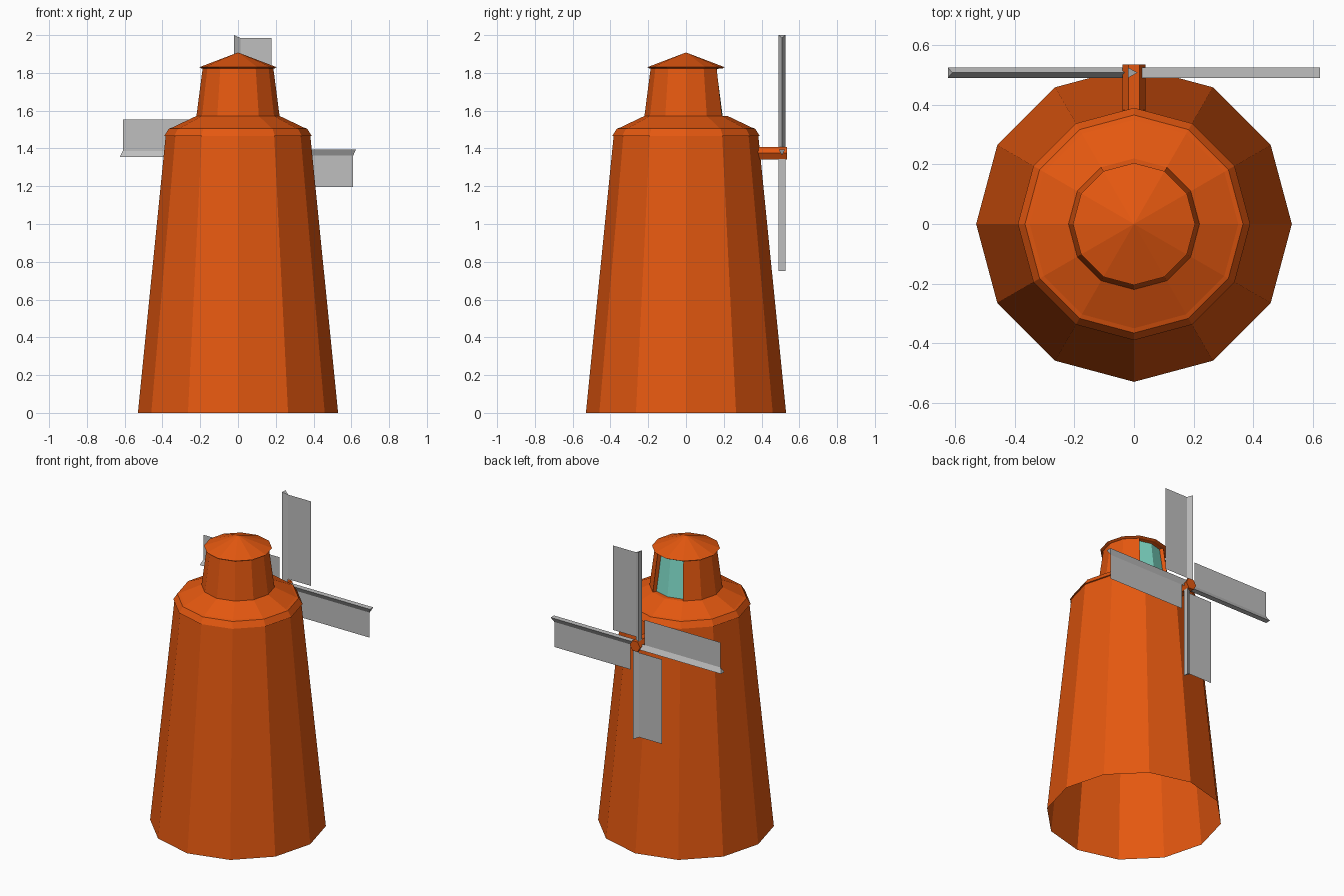
import bpy, bmesh, math
from mathutils import Matrix, Vector

cube = bpy.data.objects.get("Cube")
if cube:
    bpy.data.objects.remove(cube, do_unlink=True)

SIDES = 12
HUB = Vector((0, 0.508, 1.375))


def material(name, rgb):
    mat = bpy.data.materials.new(name)
    mat.use_nodes = True
    mat.diffuse_color = (*rgb, 1)
    mat.node_tree.nodes["Principled BSDF"].inputs["Base Color"].default_value = (*rgb, 1)
    return mat


orange = material("burnt_orange", (0.78, 0.097, 0.005))
grey = material("light_grey", (0.52, 0.52, 0.52))
teal = material("pale_teal", (0.21, 0.70, 0.57))


def finish(name, bm, *mats):
    mesh = bpy.data.meshes.new(name)
    bm.to_mesh(mesh)
    bm.free()
    for mat in mats:
        mesh.materials.append(mat)
    obj = bpy.data.objects.new(name, mesh)
    bpy.context.collection.objects.link(obj)
    return obj


def lathe(profile):
    """Revolve (radius, height) points, bottom to top, into a faceted shell."""
    bm = bmesh.new()
    rings = []
    for r, z in profile:
        if r == 0:
            rings.append([bm.verts.new((0, 0, z))] * SIDES)
        else:
            angles = [math.tau * i / SIDES for i in range(SIDES)]
            rings.append([bm.verts.new((r * math.cos(a), r * math.sin(a), z)) for a in angles])
    for low, high in zip(rings, rings[1:]):
        for i in range(SIDES):
            j = (i + 1) % SIDES
            corners = [low[i], low[j], high[j], high[i]]
            bm.faces.new(list(dict.fromkeys(corners)))
    bm.normal_update()
    return bm


# Tapered tower, open underneath, and the collar on top of it
finish("tower", lathe([(0.53, 0), (0.383, 1.465)]), orange)
finish("collar", lathe([(0.383, 1.465), (0.39, 1.467), (0.366, 1.505),
                        (0.35, 1.51), (0.22, 1.572)]), orange)

# Lantern room with a recessed window across its two back faces
bm = lathe([(0.22, 1.572), (0.187, 1.826)])
back = [f for f in bm.faces if f.normal.y > 0.9]
bmesh.ops.inset_region(bm, faces=back, thickness=0.004, depth=-0.025,
                       use_boundary=True, use_even_offset=True)
for f in back:
    f.material_index = 1
finish("lantern_room", bm, orange, teal)

# Roof with a small overhang
finish("roof", lathe([(0, 1.822), (0.19, 1.822), (0.205, 1.83), (0, 1.908)]), orange)

# Six-sided axle
bm = bmesh.new()
bmesh.ops.create_cone(bm, cap_ends=True, segments=6, radius1=0.038, radius2=0.038, depth=0.185,
                      matrix=Matrix.Translation((0, 0.4425, HUB.z))
                      @ Matrix.Rotation(math.pi / 2, 4, "X") @ Matrix.Rotation(math.pi / 2, 4, "Z"))
# Turn the hexagon so that it has flat top and bottom sides
if max(v.co.x for v in bm.verts) < 0.036:
    bmesh.ops.rotate(bm, verts=bm.verts, cent=(0, 0, HUB.z),
                     matrix=Matrix.Rotation(math.pi / 6, 3, "Y"))
finish("axle", bm, orange)


def sail(name, turn):
    """Triangular spar with a thin panel growing from its apex."""
    bm = bmesh.new()
    section = [(0.012, 0, 0.61), (-0.02, 0.0175, 0.625), (-0.02, -0.0175, 0.625)]
    inner = [bm.verts.new((x, y, 0)) for x, y, tip in section]
    outer = [bm.verts.new((x, y, tip)) for x, y, tip in section]
    bm.faces.new(inner)
    bm.faces.new(outer)
    for i in range(3):
        j = (i + 1) % 3
        bm.faces.new((inner[i], inner[j], outer[j], outer[i]))
    bmesh.ops.recalc_face_normals(bm, faces=bm.faces)
    # Panel
    bm.faces.new([bm.verts.new((x, 0, z)) for x, z in
                  ((0.012, 0.05), (0.178, 0.05), (0.178, 0.61), (0.012, 0.61))])
    bm.transform(Matrix.Translation(HUB) @ Matrix.Rotation(turn, 4, "Y"))
    finish(name, bm, grey)


for k, side in enumerate(("top", "left", "bottom", "right")):
    sail("sail_" + side, k * math.pi / 2)
